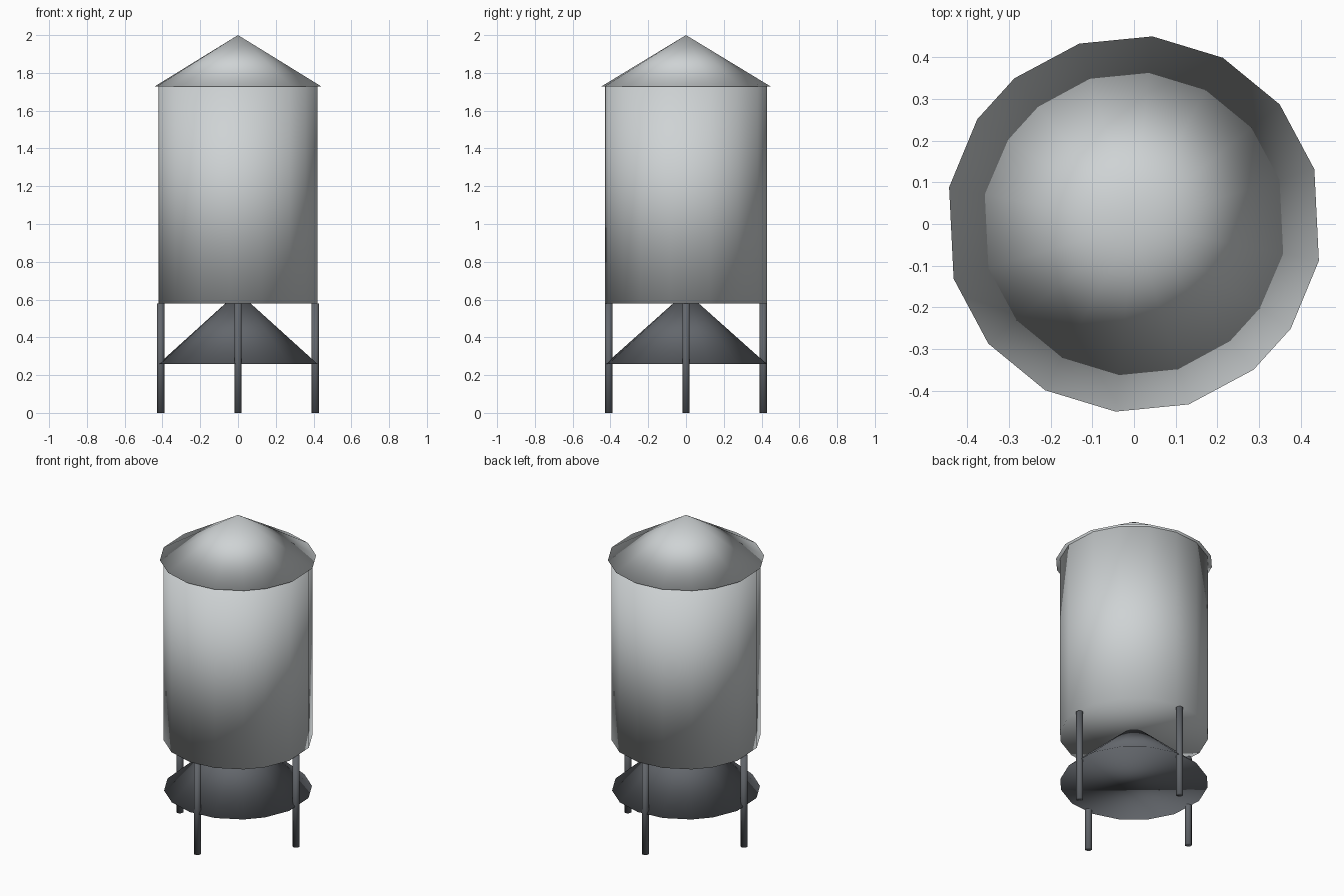
import bpy, bmesh, math

if "Cube" in bpy.data.objects:
    bpy.data.objects.remove(bpy.data.objects["Cube"])


def material(name, rgb):
    m = bpy.data.materials.new(name)
    m.diffuse_color = (*rgb, 1)
    m.use_nodes = True
    m.node_tree.nodes["Principled BSDF"].inputs["Base Color"].default_value = m.diffuse_color
    return m


galvanised = material("galvanised_metal", (0.62, 0.65, 0.66))
dark_steel = material("dark_steel", (0.125, 0.135, 0.15))

# Slightly uneven 16-sided outline, in 64ths of a turn
HALF = (-2, 3, 7, 11, 15, 19, 23, 26)
SIXTEEN = [k * math.tau / 64 for k in HALF] + [k * math.tau / 64 + math.pi for k in HALF]
EIGHT = [(i + 0.5) * math.tau / 8 for i in range(8)]


def solid(name, mat, angles, r, z0, z1, pointed=False, at=(0, 0)):
    """Capped cylinder or cone, smooth over its whole surface."""
    bm = bmesh.new()

    def ring(z):
        return [bm.verts.new((at[0] + r * math.cos(a), at[1] + r * math.sin(a), z)) for a in angles]

    n = len(angles)
    low = ring(z0)
    bm.faces.new(low[::-1])
    if pointed:
        tip = bm.verts.new((at[0], at[1], z1))
        for i in range(n):
            bm.faces.new((low[i], low[(i + 1) % n], tip))
    else:
        high = ring(z1)
        bm.faces.new(high)
        for i in range(n):
            j = (i + 1) % n
            bm.faces.new((low[i], low[j], high[j], high[i]))
    for f in bm.faces:
        f.smooth = True
    me = bpy.data.meshes.new(name)
    bm.to_mesh(me)
    bm.free()
    me.materials.append(mat)
    ob = bpy.data.objects.new(name, me)
    bpy.context.collection.objects.link(ob)
    return ob


# Tank body and conical roof with a small eave
solid("tank", galvanised, SIXTEEN, 0.43, 0.58, 1.73)
solid("roof", galvanised, SIXTEEN, 0.452, 1.727, 2.0, pointed=True)

# Cone under the tank, its tip reaching into the tank floor
solid("lower_cone", dark_steel, SIXTEEN, 0.428, 0.26, 0.64, pointed=True)

# Four legs on the axes
for name, x, y in (("right_leg", 1, 0), ("back_leg", 0, 1), ("left_leg", -1, 0), ("front_leg", 0, -1)):
    solid(name, dark_steel, EIGHT, 0.021, 0, 0.58, at=(0.409 * x, 0.409 * y))
